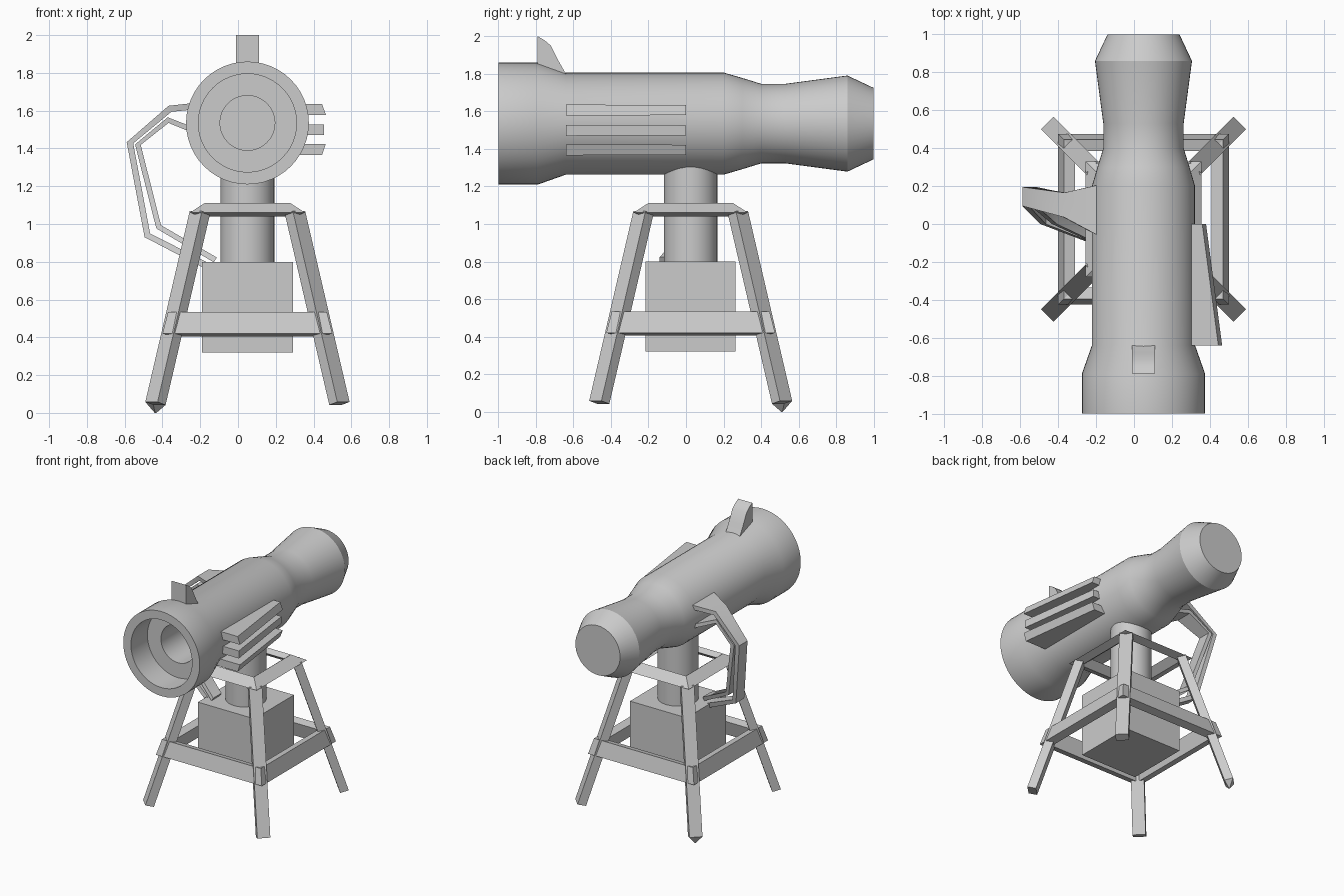
import bpy, bmesh, math
from mathutils import Vector

if "Cube" in bpy.data.objects:
    bpy.data.objects.remove(bpy.data.objects["Cube"], do_unlink=True)

grey = bpy.data.materials.new("plain_grey")
grey.use_nodes = True
COLOUR = (0.6, 0.6, 0.6, 1)
grey.diffuse_color = COLOUR
grey.node_tree.nodes["Principled BSDF"].inputs["Base Color"].default_value = COLOUR

CX, CY, AXIS_Z = 0.05, 0.025, 1.535


def loft(name, rings, loop=False, smooth=None):
    """Skin a list of equal point rings; close into a loop or cap the ends."""
    bm = bmesh.new()
    vs = [[bm.verts.new(p) for p in ring] for ring in rings]
    n = len(vs[0])
    pairs = list(zip(vs, vs[1:])) + ([(vs[-1], vs[0])] if loop else [])
    for a, b in pairs:
        for i in range(n):
            j = (i + 1) % n
            bm.faces.new((a[i], a[j], b[j], b[i]))
    if not loop:
        bm.faces.new(vs[0][::-1])
        bm.faces.new(vs[-1])
    bmesh.ops.recalc_face_normals(bm, faces=bm.faces)
    mesh = bpy.data.meshes.new(name)
    bm.to_mesh(mesh)
    bm.free()
    mesh.materials.append(grey)
    ob = bpy.data.objects.new(name, mesh)
    bpy.context.collection.objects.link(ob)
    if smooth:
        bpy.ops.object.select_all(action='DESELECT')
        ob.select_set(True)
        bpy.context.view_layer.objects.active = ob
        bpy.ops.object.shade_smooth_by_angle(angle=math.radians(smooth))
    return ob


def circle(r, n):
    return [(r * math.cos(math.tau * i / n), r * math.sin(math.tau * i / n)) for i in range(n)]


# Barrel: lathed about the y axis, from the bottom of the bore to the rear cap
profile = [(-0.45, 0.145), (-0.8, 0.145), (-0.8, 0.26), (-1, 0.26), (-1, 0.325),
           (-0.79, 0.325), (-0.64, 0.272), (0.2, 0.272), (0.3, 0.243), (0.4, 0.212),
           (0.53, 0.212), (0.86, 0.256), (1, 0.19)]
loft("barrel", [[(CX + a, y, AXIS_Z + b) for a, b in circle(r, 48)] for y, r in profile], smooth=30)

# Pillar and base box
loft("pillar", [[(CX + a, CY + b, z) for a, b in circle(0.143, 32)] for z in (0.75, 1.4)], smooth=30)
h = 0.24
loft("base_box", [[(CX + a * h, CY + b * h, z) for a, b in ((-1, -1), (1, -1), (1, 1), (-1, 1))]
                  for z in (0.32, 0.8)])

# Front sight: side profile extruded across x
sight = [(-0.79, 1.8), (-0.79, 2), (-0.755, 1.98), (-0.72, 1.95), (-0.68, 1.87), (-0.64, 1.8)]
loft("front_sight", [[(x, y, z) for y, z in sight] for x in (-0.01, 0.11)], smooth=35)

# Square frames: a cross-section carried around four corners
CORNERS = [(1, 1), (-1, 1), (-1, -1), (1, -1)]


def square_frame(name, section):
    loft(name, [[(CX + sx * d, CY + sy * d, z) for d, z in section] for sx, sy in CORNERS], loop=True)


square_frame("top_frame", [(0.305, 1.06), (0.225, 1.112), (0.19, 1.085), (0.245, 1.04)])
square_frame("brace_frame", [(0.45, 0.42), (0.42, 0.535), (0.36, 0.52), (0.39, 0.405)])

# Legs: tilted square bars on the diagonals
for sx, sy in CORNERS:
    out = Vector((sx, sy, 0)).normalized()
    side = Vector((-out.y, out.x, 0))
    rings = []
    for d, z in ((0.487, 0.05), (0.252, 1.06)):
        c = Vector((CX + sx * d, CY + sy * d, z))
        rings.append([c + out * a * 0.03 + side * b * 0.046 + Vector((0, 0, a * 0.008))
                      for a, b in ((1, 1), (1, -1), (-1, -1), (-1, 1))])
    if (sx, sy) == (-1, 1):
        # one foot ends in a short point
        tip = rings[0][0].lerp(rings[0][2], 0.5) - Vector((0, 0, 0.05))
        rings.insert(0, [tip.lerp(p, 0.08) - Vector((0, 0, 0.004)) for p in rings[0]])
    loft("leg_%s_%s" % ("back" if sy > 0 else "front", "left" if sx > 0 else "right"), rings)

# Side fins: three wedges on the left flank
for name, z, lean in (("upper", 1.607, 0.02), ("middle", 1.499, 0), ("lower", 1.395, -0.02)):
    rings = []
    for y, x, t in ((-0.64, 0.455, 0.029), (0, 0.37, 0.027)):
        rings.append([(0.27, y, z + t), (x - lean / 2, y, z + t),
                      (x + lean / 2, y, z - t), (0.27, y, z - t)])
    loft("fin_" + name, rings)


# Supply arm: two flat ribbons from the barrel side to the box
def ribbon(name, path, thickness):
    ys, widths = (0.07, 0.1, 0.145, 0.05, -0.09), (0.28, 0.13, 0.1, 0.1, 0.1)
    pts = [Vector((x, 0, z)) for x, z in path]
    rings = []
    for i, p in enumerate(pts):
        t = (pts[min(i + 1, len(pts) - 1)] - pts[max(i - 1, 0)]).normalized()
        nrm = Vector((-t.z, 0, t.x)) * thickness / 2
        w = Vector((0, widths[i] / 2, 0))
        c = p + Vector((0, ys[i], 0))
        rings.append([c + w + nrm, c - w + nrm, c - w - nrm, c + w - nrm])
    loft(name, rings, smooth=50)


ribbon("arm_outer", [(-0.17, 1.63), (-0.36, 1.61), (-0.572, 1.43), (-0.48, 0.94), (-0.12, 0.755)], 0.035)
ribbon("arm_inner", [(-0.17, 1.47), (-0.37, 1.55), (-0.53, 1.42), (-0.42, 0.985), (-0.12, 0.81)], 0.03)
